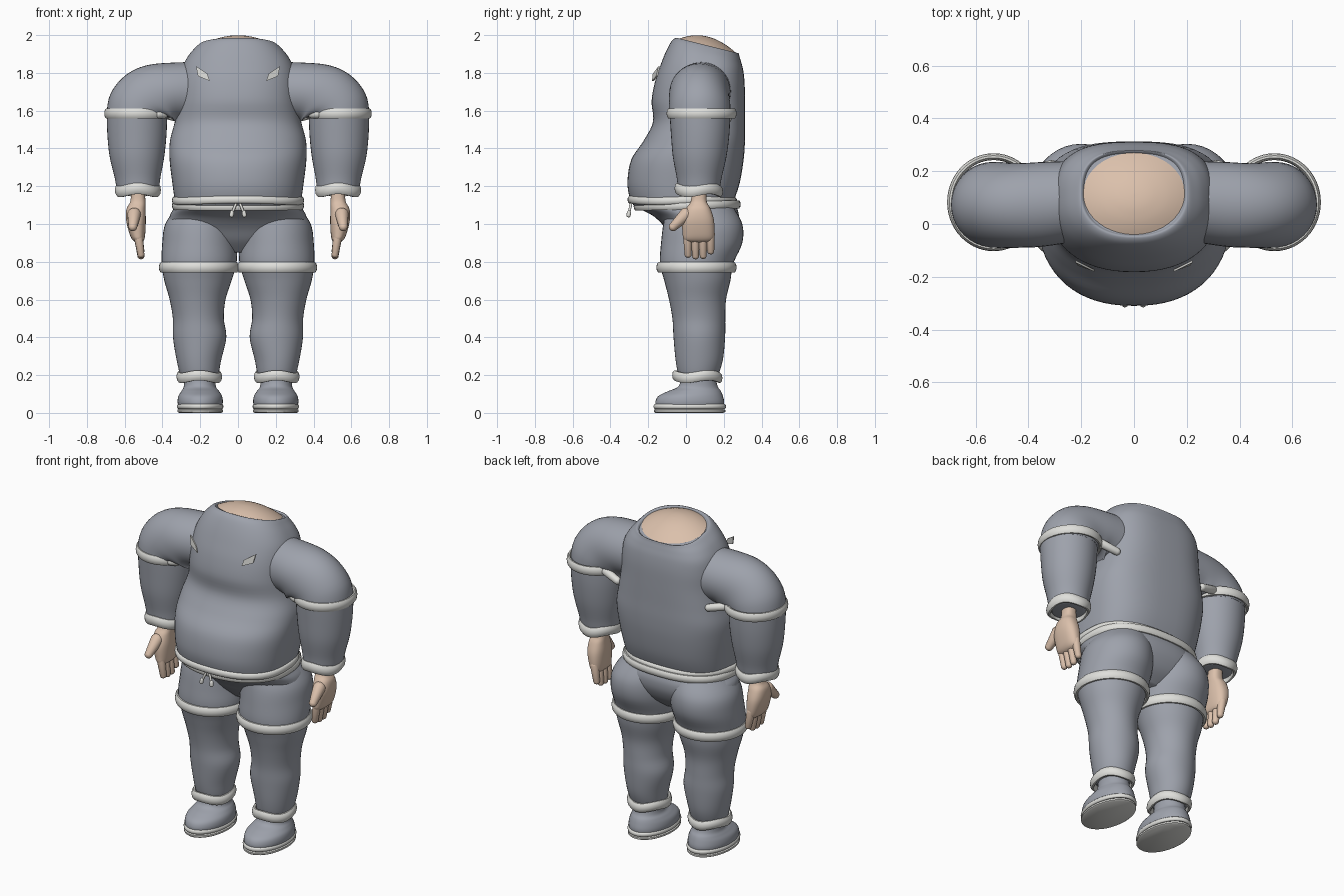
import bpy
import bmesh
from math import sin, cos, pi, radians
from mathutils import Vector

cube = bpy.data.objects.get("Cube")
if cube:
    bpy.data.objects.remove(cube, do_unlink=True)


def material(name, rgb):
    m = bpy.data.materials.new(name)
    m.use_nodes = True
    m.diffuse_color = (*rgb, 1)
    bsdf = m.node_tree.nodes["Principled BSDF"]
    bsdf.inputs["Base Color"].default_value = (*rgb, 1)
    bsdf.inputs["Roughness"].default_value = 0.7
    return m


CLOTH = material("grey cloth", (0.34, 0.36, 0.41))
TRIM = material("white trim", (0.74, 0.74, 0.71))
SKIN = material("skin", (0.71, 0.53, 0.41))


def finish(name, bm, mat, mirror):
    bmesh.ops.recalc_face_normals(bm, faces=bm.faces)
    mesh = bpy.data.meshes.new(name)
    bm.to_mesh(mesh)
    bm.free()
    mesh.materials.append(mat)
    ob = bpy.data.objects.new(name, mesh)
    bpy.context.collection.objects.link(ob)
    if mirror:
        ob.modifiers.new("mirror", "MIRROR")
    bpy.ops.object.select_all(action="DESELECT")
    ob.select_set(True)
    bpy.context.view_layer.objects.active = ob
    bpy.ops.object.shade_smooth_by_angle(angle=radians(50))
    return ob


def spline(keys, steps):
    """Smooth interpolation through key rings."""
    out = []
    for i in range(len(keys) - 1):
        a, b, c, d = (keys[max(0, min(len(keys) - 1, i + k))] for k in (-1, 0, 1, 2))
        for s in range(steps):
            t = s / steps
            out.append([q + 0.5 * t * (r - p + t * (2 * p - 5 * q + 4 * r - w + t * (3 * (q - r) + w - p)))
                        for p, q, r, w in zip(a, b, c, d)])
    return out + [list(keys[-1])]


def loft(name, keys, mat, mirror=False, seg=40, steps=5, front=2.0, back=2.0):
    """Rings are (x, y front, y back, z, half width, roll degrees, backward slope)."""
    bm = bmesh.new()
    keys = [tuple(k) + (0,) * (7 - len(k)) for k in keys]
    rows = []
    for x, y0, y1, z, rx, roll, slope in spline(keys, steps):
        row = []
        for i in range(seg):
            c, s = cos(2 * pi * i / seg), sin(2 * pi * i / seg)
            e = 2 / (back if s > 0 else front)
            u = rx * abs(c) ** e * (1 if c > 0 else -1)
            v = (y1 - y0) / 2 * abs(s) ** e * (1 if s > 0 else -1)
            a = radians(roll)
            row.append(bm.verts.new((x + u * cos(a), (y0 + y1) / 2 + v, z + u * sin(a) - v * slope)))
        rows.append(row)
    for p, q in zip(rows, rows[1:]):
        for i in range(seg):
            j = (i + 1) % seg
            bm.faces.new((p[i], p[j], q[j], q[i]))
    bm.faces.new(rows[0])
    bm.faces.new(rows[-1])
    return finish(name, bm, mat, mirror)


def band(name, x, y0, y1, z, rx, h, t, mirror=False, wave=0.0, slope=0.0, front=2.0, back=2.0):
    """Padded ring of section height h and thickness t."""
    bm = bmesh.new()
    seg, sec, rows = 56, 10, []
    for i in range(seg):
        th = 2 * pi * i / seg
        c, s = cos(th), sin(th)
        e = 2 / (back if s > 0 else front)
        row = []
        for k in range(sec):
            f = 2 * pi * k / sec
            d = t / 2 * cos(f)
            u = (rx + d) * abs(c) ** e * (1 if c > 0 else -1)
            v = ((y1 - y0) / 2 + d) * abs(s) ** e * (1 if s > 0 else -1)
            dz = h / 2 * sin(f) + wave * sin(3 * th) - v * slope
            row.append(bm.verts.new((x + u, (y0 + y1) / 2 + v, z + dz)))
        rows.append(row)
    for i in range(seg):
        p, q = rows[i], rows[(i + 1) % seg]
        for k in range(sec):
            m = (k + 1) % sec
            bm.faces.new((p[k], p[m], q[m], q[k]))
    return finish(name, bm, TRIM, mirror)


def capsule(name, a, b, ra, rb, mat, mirror=True):
    """Tapered rod with round ends."""
    a, b = Vector(a), Vector(b)
    axis = (b - a).normalized()
    turn = axis.to_track_quat("Z", "Y")
    bm = bmesh.new()
    bmesh.ops.create_uvsphere(bm, u_segments=16, v_segments=12, radius=1)
    for v in bm.verts:
        end, r = (b, rb) if v.co.z > 0.01 else (a, ra)
        v.co = end + turn @ (v.co * r)
    return finish(name, bm, mat, mirror)


# Sweatshirt body, with a full belly and a flat back
loft("sweatshirt", [
    (0, -.27, .23, 1.09, .325), (0, -.295, .255, 1.13, .335), (0, -.31, .285, 1.22, .348),
    (0, -.29, .305, 1.34, .362), (0, -.225, .312, 1.44, .36), (0, -.175, .312, 1.54, .335),
    (0, -.182, .312, 1.65, .318), (0, -.165, .31, 1.75, .31), (0, -.135, .302, 1.83, .295, 0, .05),
    (0, -.105, .29, 1.89, .262, 0, .13), (0, -.075, .282, 1.93, .225, 0, .22),
    (0, -.05, .278, 1.945, .202, 0, .25), (0, -.04, .268, 1.935, .19, 0, .25)],
    CLOTH, seg=64, front=2.25, back=2.8)

# Domed skin at the neck opening
loft("neck", [(0, .115 - .155 * r, .115 + .155 * r, 1.94 + .052 * (1 - r * r), .192 * r, 0, .25)
              for r in (1, .85, .65, .4, .2, .02)], SKIN, steps=3)

# Sleeves
loft("upper_sleeve", [
    (.18, -.06, .24, 1.70, .16, 90), (.34, -.085, .235, 1.70, .155, 82), (.44, -.09, .23, 1.67, .185, 50),
    (.51, -.09, .235, 1.625, .177, 22), (.535, -.09, .235, 1.56, .16)], CLOTH, True)
loft("lower_sleeve", [
    (.535, -.088, .235, 1.60, .16), (.535, -.08, .23, 1.48, .157), (.535, -.07, .215, 1.36, .145),
    (.532, -.05, .19, 1.25, .122), (.53, -.04, .175, 1.18, .108), (.53, -.02, .15, 1.165, .08)], CLOTH, True)
band("sleeve_band", .532, -.09, .255, 1.585, .163, .055, .026, True)
capsule("sleeve_band_end_back", (.31, .22, 1.56), (.40, .20, 1.585), .022, .025, TRIM)
capsule("sleeve_band_end_front", (.395, -.03, 1.583), (.42, -.045, 1.583), .025, .025, TRIM)
band("wrist_cuff", .53, -.045, .18, 1.18, .106, .062, .032, True, wave=.008)

# Hands
loft("palm", [
    (.53, .03, .11, 1.18, .036), (.53, .025, .11, 1.12, .04), (.54, 0, .13, 1.08, .05),
    (.54, -.02, .148, 1.02, .052), (.533, -.018, .15, .95, .042), (.528, -.01, .14, .915, .03),
    (.525, .03, .1, .9, .01)], SKIN, True, front=2.4, back=2.4)
for i, tip in enumerate((.84, .832, .834, .858)):
    y = .008 + .04 * i
    capsule(f"finger_{i + 1}", (.53, y, .95), (.514, y + .003, tip), .025, .019, SKIN)
capsule("thumb", (.55, .0, 1.05), (.557, -.068, .985), .036, .023, SKIN)

# Trousers
loft("hips", [
    (0, -.26, .25, 1.12, .32), (0, -.25, .27, 1.085, .338), (0, -.17, .28, 1.04, .362),
    (0, -.11, .27, .98, .36), (0, -.06, .23, .91, .27), (0, 0, .16, .85, .1)],
    CLOTH, seg=56, front=2.2, back=2.4)
loft("trouser_leg", [
    (.165, -.1, .25, 1.09, .16), (.195, -.12, .298, 1.0, .19), (.203, -.132, .298, .9, .198),
    (.206, -.138, .25, .79, .198), (.212, -.115, .235, .7, .178), (.214, -.09, .212, .6, .148),
    (.21, -.072, .208, .5, .135), (.203, -.066, .207, .4, .141), (.207, -.055, .195, .28, .118),
    (.205, -.04, .17, .2, .1), (.205, -.02, .15, .18, .08)], CLOTH, True)
band("thigh_band", .207, -.142, .253, .77, .197, .058, .03, True)
band("ankle_cuff", .205, -.058, .178, .192, .106, .056, .03, True, wave=.007)

# Waist trims and drawstring
band("sweatshirt_hem", 0, -.297, .258, 1.125, .337, .042, .026, wave=.004, front=2.2, back=2.5)
band("trouser_waistband", 0, -.265, .278, 1.098, .338, .045, .024, slope=-.02, front=2.2, back=2.5)
capsule("drawstring", (.012, -.292, 1.105), (.032, -.302, 1.055), .007, .007, TRIM)
capsule("drawstring_end", (.032, -.302, 1.06), (.034, -.304, 1.047), .011, .012, TRIM)

# Shoes
loft("shoe", [
    (.2, -.16, .2, .03, .115), (.2, -.162, .202, .06, .12), (.2, -.145, .195, .09, .115),
    (.2, -.095, .185, .115, .1), (.202, -.04, .168, .14, .085), (.203, -.025, .155, .19, .083)], CLOTH, True)
band("shoe_rim", .2, -.163, .203, .034, .114, .026, .018, True)
loft("shoe_sole", [(.2, -.163, .198, 0, .112), (.2, -.17, .208, .006, .121), (.2, -.17, .208, .016, .121),
                   (.2, -.163, .198, .02, .114)], TRIM, True, steps=1)

# Small chest tabs
bm = bmesh.new()
outline = ((.222, -.146, 1.835), (.15, -.18, 1.757), (.162, -.176, 1.795), (.212, -.158, 1.783))
order = (0, 2, 1, 3)
face = bm.faces.new([bm.verts.new(outline[i]) for i in order])
grown = bmesh.ops.extrude_face_region(bm, geom=[face])
bmesh.ops.translate(bm, vec=(0, .009, 0), verts=[g for g in grown["geom"] if isinstance(g, bmesh.types.BMVert)])
finish("chest_tab", bm, TRIM, True)
